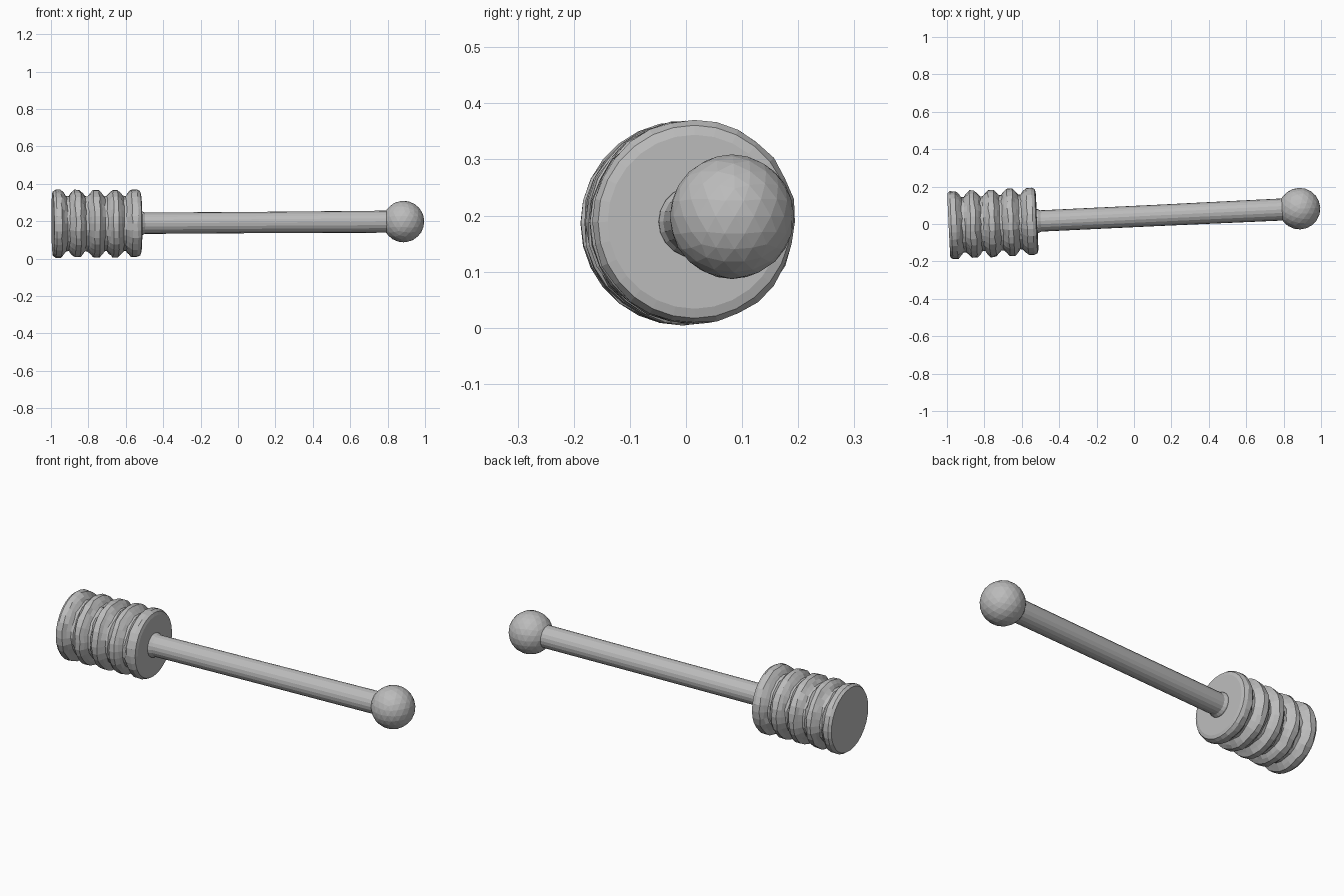
import bpy, bmesh, math, random
from mathutils import Matrix, Vector

if "Cube" in bpy.data.objects:
    bpy.data.objects.remove(bpy.data.objects["Cube"])

random.seed(4)
wood = bpy.data.materials.new("plain grey")
wood.diffuse_color = (0.5, 0.5, 0.5, 1)
wood.use_nodes = True
wood.node_tree.nodes["Principled BSDF"].inputs["Base Color"].default_value = wood.diffuse_color

# the whole dipper lies along one slightly turned axis
A = Vector((-0.99, -0.007, 0.186))
B = Vector((0.885, 0.082, 0.198))
axis = (B - A).normalized()
side = Vector((0, 0, 1)).cross(axis).normalized()
up = axis.cross(side)
frame = Matrix((axis, side, up)).transposed().to_4x4()
frame.translation = A


def finish(name, bm):
    bmesh.ops.recalc_face_normals(bm, faces=bm.faces[:])
    me = bpy.data.meshes.new(name)
    bm.to_mesh(me)
    bm.free()
    me.materials.append(wood)
    ob = bpy.data.objects.new(name, me)
    ob.matrix_world = frame
    bpy.context.collection.objects.link(ob)
    return ob


def lathe(name, profile, sides, wobble=0.0):
    """Revolve (distance, radius) points about local x, with flat end caps."""
    bm = bmesh.new()
    rings = []
    for i, (d, r) in enumerate(profile):
        ring = []
        w = wobble if 1 < i < len(profile) - 2 else 0
        for k in range(sides):
            a = 2 * math.pi * k / sides
            rr = r + random.uniform(-w, w * 0.3)
            dd = d + random.uniform(-w, w)
            ring.append(bm.verts.new((dd, rr * math.cos(a), rr * math.sin(a))))
        rings.append(ring)
    for p, q in zip(rings, rings[1:]):
        for k in range(sides):
            n = (k + 1) % sides
            bm.faces.new((p[k], p[n], q[n], q[k]))
    bm.faces.new(rings[0])
    bm.faces.new(rings[-1])
    return finish(name, bm)


# ridged head: five rounded discs with grooves between
profile = [(0.0, 0.172)]
pitch = 0.1015
for i in range(5):
    c = 0.028 + i * pitch
    profile += [(c - 0.014, 0.182), (c + 0.014, 0.182)]
    if i < 4:
        profile += [(c + 0.030, 0.166), (c + 0.044, 0.149),
                    (c + 0.057, 0.149), (c + 0.072, 0.166)]
profile += [(0.467, 0.172), (0.472, 0.155)]
lathe("ridged_head", profile, 28, 0.004)

# handle with a small flare where it meets the head
lathe("handle", [(0.44, 0.066), (0.478, 0.064), (0.492, 0.057),
                 (1.1, 0.057), (1.78, 0.059), (1.85, 0.059)], 20)

# round knob at the end
bm = bmesh.new()
bmesh.ops.create_icosphere(bm, subdivisions=3, radius=0.111,
                           matrix=Matrix.Translation(((B - A).length, 0, 0)))
finish("end_knob", bm)
